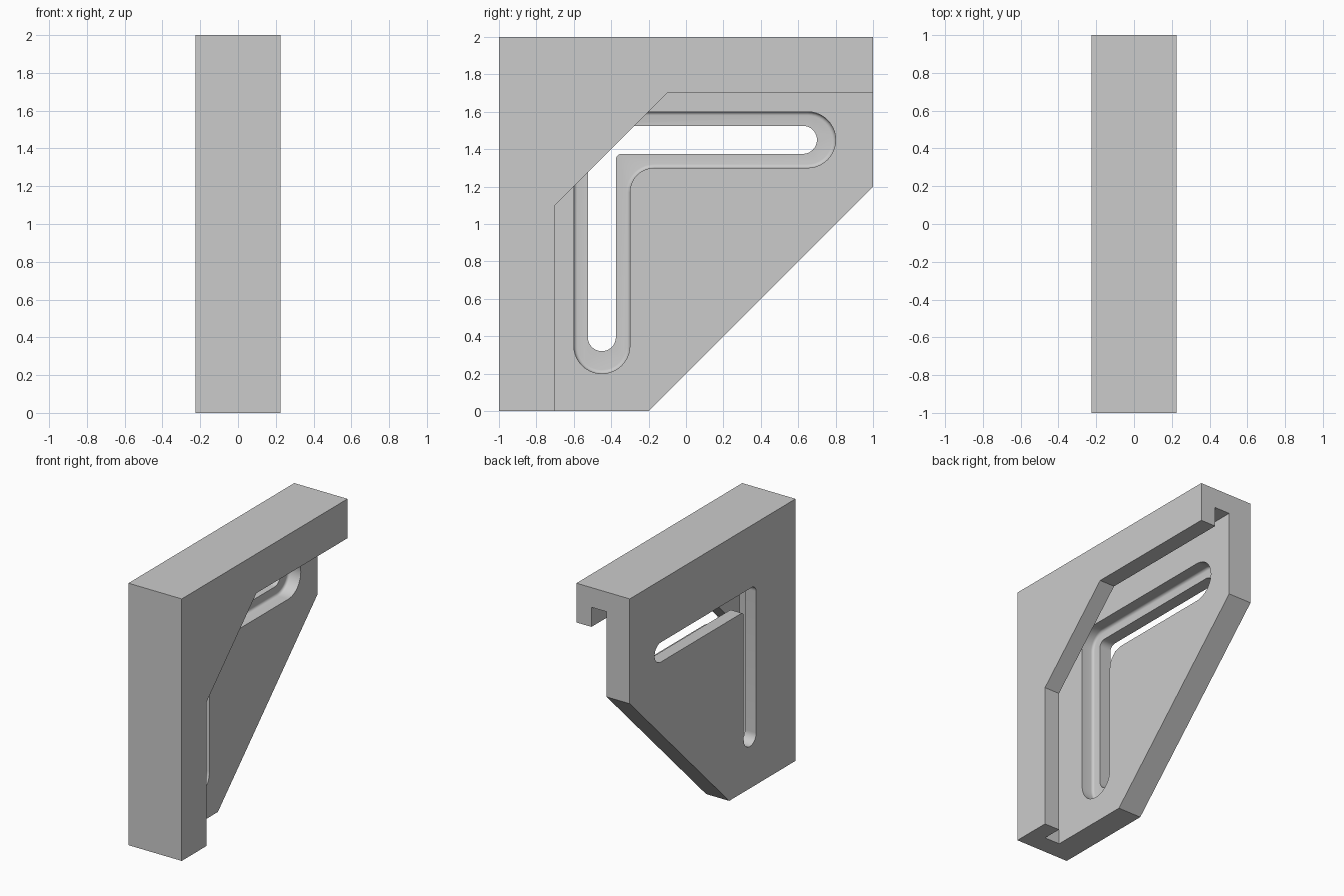
import bpy, bmesh, math
from mathutils import Vector

if "Cube" in bpy.data.objects:
    bpy.data.objects.remove(bpy.data.objects["Cube"])

grey = bpy.data.materials.new("plain grey")
grey.use_nodes = True
grey.diffuse_color = (0.6, 0.6, 0.6, 1)
grey.node_tree.nodes["Principled BSDF"].inputs["Base Color"].default_value = (0.6, 0.6, 0.6, 1)


def rounded(corners, steps=10):
    """Turn (y, z, radius) corners into an outline with arcs."""
    out = []
    for i, (y, z, r) in enumerate(corners):
        p = Vector((y, z))
        if r == 0:
            out.append(p)
            continue
        a = (Vector(corners[i - 1][:2]) - p).normalized()
        b = (Vector(corners[(i + 1) % len(corners)][:2]) - p).normalized()
        # all rounded corners are right angles
        centre = p + (a + b) * r
        for k in range(steps + 1):
            t = k / steps * math.pi / 2
            out.append(centre - b * r * math.cos(t) - a * r * math.sin(t))
    clean = [p for i, p in enumerate(out) if (p - out[i - 1]).length > 1e-5]
    return clean


def extrude(name, outline, x0, x1, fillet=0):
    """Extrude a side outline from x0 to x1, with a rounded rim at x0 if asked."""
    bm = bmesh.new()
    base = bm.faces.new([bm.verts.new((x0, y, z)) for y, z in outline])
    res = bmesh.ops.extrude_face_region(bm, geom=[base], use_keep_orig=True)
    moved = [g for g in res["geom"] if isinstance(g, bmesh.types.BMVert)]
    bmesh.ops.translate(bm, verts=moved, vec=(x1 - x0, 0, 0))
    bmesh.ops.recalc_face_normals(bm, faces=bm.faces)
    if fillet:
        rim = [e for e in bm.edges if all(abs(v.co.x - x0) < 1e-5 for v in e.verts)]
        bmesh.ops.bevel(bm, geom=rim, offset=fillet, segments=4, profile=0.5, affect='EDGES')
    mesh = bpy.data.meshes.new(name)
    bm.to_mesh(mesh)
    bm.free()
    mesh.materials.append(grey)
    ob = bpy.data.objects.new(name, mesh)
    bpy.context.collection.objects.link(ob)
    return ob


def angle_slot(left, right, low, high, bottom, end, r, inner, outer):
    """L-shaped slot outline: a vertical leg joined to a horizontal leg."""
    return rounded([(left, bottom, r), (right, bottom, r), (right, low, inner),
                    (end, low, r), (end, high, r), (left, high, outer)])


# Solid bracket block
bracket = extrude("bracket", [(-1, 0), (-0.2, 0), (1, 1.2), (1, 2), (-1, 2)], -0.225, 0.225)

# Opening inside the hooked lip, undercut channel, stepped recess and through slot
cutters = [
    extrude("lip_opening", [(-0.7, -0.1), (1.1, -0.1), (1.1, 1.7), (-0.1, 1.7), (-0.7, 1.1)],
            0.03, 0.3),
    extrude("channel", [(-0.85, -0.1), (1.1, -0.1), (1.1, 1.85), (-0.85, 1.85)], -0.03, 0.098),
    extrude("slot_recess", angle_slot(-0.6, -0.3, 1.3, 1.6, 0.2, 0.8, 0.15, 0.13, 0.13),
            -0.13, 0.0, 0.02),
    extrude("through_slot", angle_slot(-0.525, -0.375, 1.375, 1.525, 0.32, 0.7, 0.075, 0.03, 0.05),
            -0.3, 0.0),
]
bpy.context.view_layer.objects.active = bracket
bracket.select_set(True)
for cutter in cutters:
    mod = bracket.modifiers.new(cutter.name, 'BOOLEAN')
    mod.operation = 'DIFFERENCE'
    mod.solver = 'EXACT'
    mod.object = cutter
    bpy.ops.object.modifier_apply(modifier=mod.name)
    bpy.data.objects.remove(cutter)

# Smooth the slot ends, keep the block edges crisp
bpy.ops.object.shade_smooth_by_angle(angle=math.radians(30))
